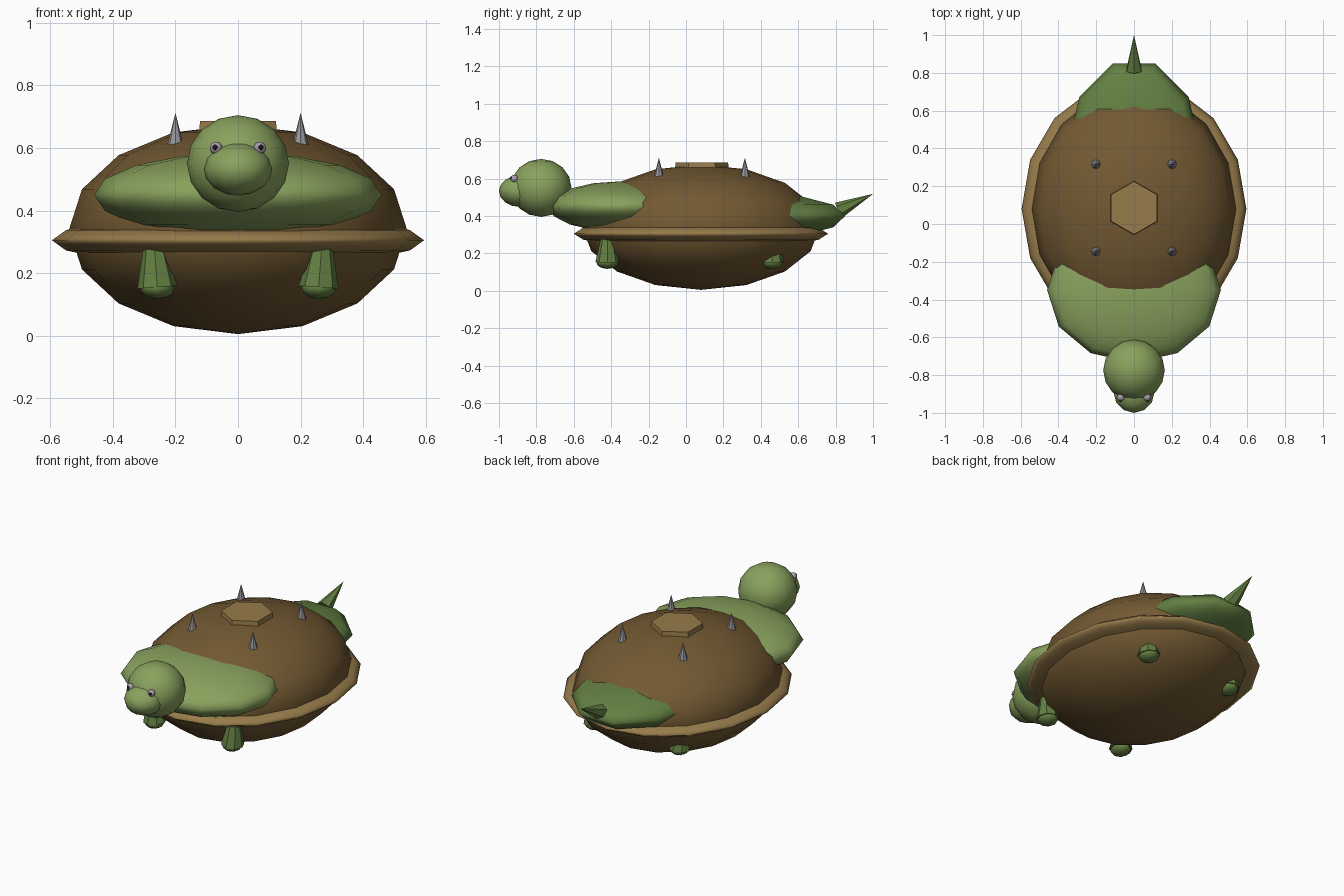
import bpy, math
from mathutils import Vector

cube = bpy.data.objects.get("Cube")
if cube:
    bpy.data.objects.remove(cube, do_unlink=True)


def material(name, color):
    mat = bpy.data.materials.new(name)
    mat.use_nodes = True
    rgba = (*color, 1)
    mat.diffuse_color = rgba
    mat.node_tree.nodes["Principled BSDF"].inputs["Base Color"].default_value = rgba
    return mat


light_green = material("light_green", (0.25, 0.36, 0.11))
leaf_green = material("leaf_green", (0.125, 0.215, 0.055))
brown = material("shell_brown", (0.17, 0.1, 0.032))
tan = material("rim_tan", (0.31, 0.2, 0.07))
grey = material("spike_grey", (0.31, 0.31, 0.34))
eye_grey = material("eye_grey", (0.4, 0.35, 0.42))
black = material("pupil_black", (0.01, 0.008, 0.008))


def finish(name, mat, smooth):
    obj = bpy.context.object
    obj.name = name
    obj.data.materials.append(mat)
    if smooth:
        bpy.ops.object.shade_smooth()
    return obj


def ellipsoid(name, mat, center, radii, segments=16, rings=8):
    """Low-poly smooth ball, with one vertex row on the y axis."""
    bpy.ops.mesh.primitive_uv_sphere_add(segments=segments, ring_count=rings, radius=1, location=center)
    obj = finish(name, mat, True)
    obj.scale = radii
    return obj


def cone(name, mat, base, tip, r1, r2=0, sides=8):
    """Flat-shaded cone or frustum running from base to tip."""
    base, tip = Vector(base), Vector(tip)
    axis = tip - base
    bpy.ops.mesh.primitive_cone_add(vertices=sides, radius1=r1, radius2=r2, depth=axis.length,
                                    location=(base + tip) / 2,
                                    rotation=axis.to_track_quat("Z", "Y").to_euler())
    return finish(name, mat, False)


# Shell, rim and top plate
ellipsoid("shell", brown, (0, 0.08, 0.34), (0.54, 0.635, 0.335))
ellipsoid("shell_rim", tan, (0, 0.08, 0.305), (0.595, 0.68, 0.085))
cone("top_plate", tan, (0, 0.085, 0.64), (0, 0.085, 0.687), 0.145, 0.14, 6)

# Shoulders, head and snout
ellipsoid("shoulders", light_green, (0, -0.35, 0.45), (0.46, 0.385, 0.135), 12, 8)
ellipsoid("head", light_green, (0, -0.775, 0.55), (0.163, 0.163, 0.155))
ellipsoid("snout", light_green, (0, -0.885, 0.533), (0.11, 0.115, 0.085), 12, 8)

# Tail
tail = ellipsoid("tail_base", leaf_green, (0, 0.385, 0.4), (0.49, 0.357, 0.12), 10, 6)
tail.rotation_euler.z = math.pi / 2
cone("tail_spike", leaf_green, (0, 0.815, 0.43), (0, 1.0, 0.518), 0.045, 0, 6)

# Paired parts
for side, s in (("left", 1), ("right", -1)):
    ellipsoid(side + "_eye", eye_grey, (s * 0.07, -0.918, 0.6), (0.02, 0.02, 0.02), 12, 8)
    ellipsoid(side + "_pupil", black, (s * 0.073, -0.933, 0.602), (0.009, 0.009, 0.009), 8, 6)
    for end, x, y in (("front", 0.258, -0.42), ("hind", 0.28, 0.46)):
        cone(f"{end}_{side}_leg", leaf_green, (s * x, y, 0.155), (s * (x + 0.01), y, 0.29), 0.064, 0.034)
        ellipsoid(f"{end}_{side}_foot", leaf_green, (s * x, y, 0.152), (0.055, 0.06, 0.035), 8, 6)
    for end, y in (("front", -0.145), ("hind", 0.315)):
        cone(f"{end}_{side}_spike", grey, (s * 0.2, y, 0.605), (s * 0.2, y, 0.712), 0.027, 0, 8)
